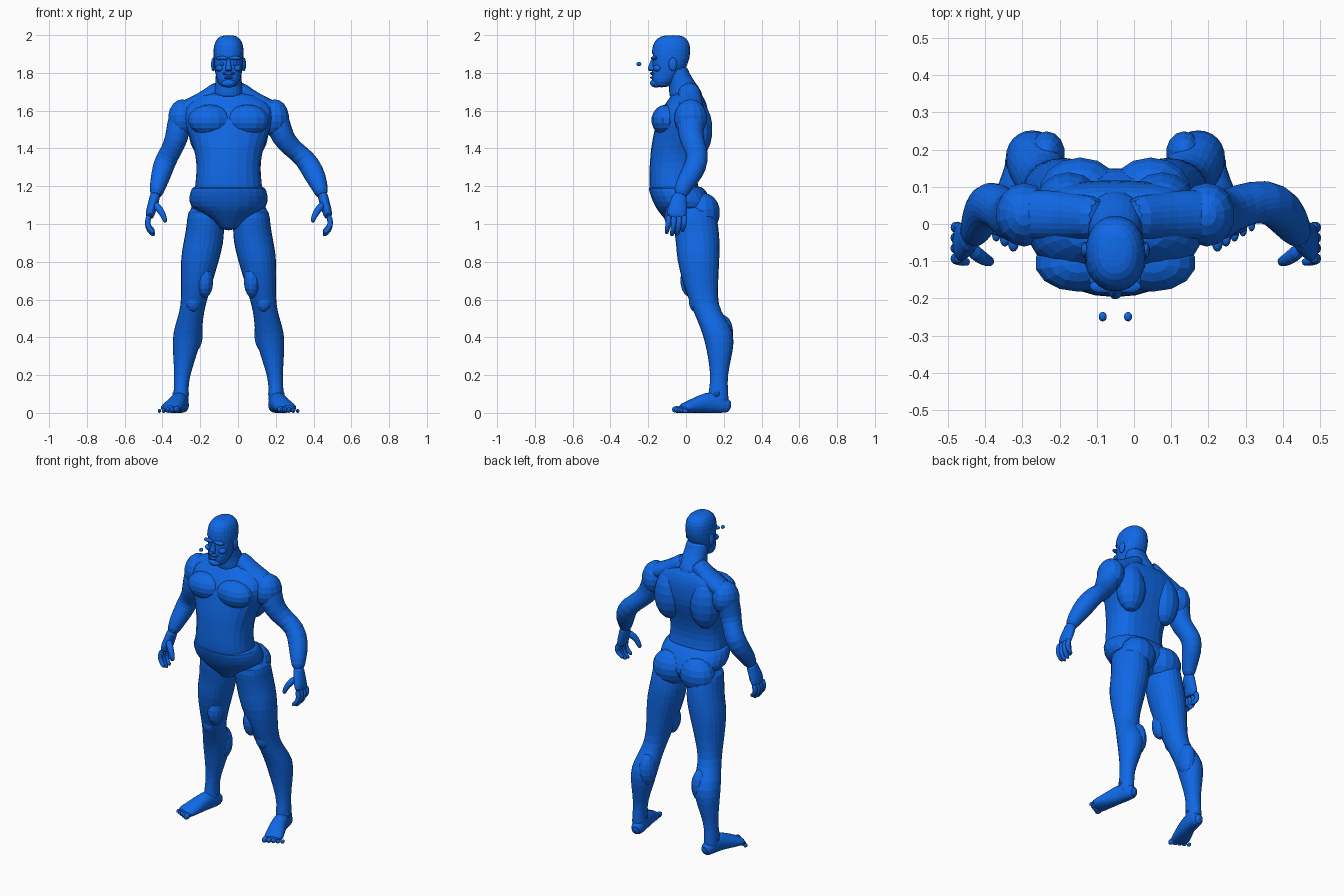
import bpy, bmesh
from math import sin, cos, pi, copysign
from mathutils import Vector

default_cube = bpy.data.objects.get("Cube")
if default_cube:
    bpy.data.objects.remove(default_cube)

CENTRE_X = -.05   # the body's plane of symmetry
SIDES = 12
GROW = 1.03       # makes up for the shrinkage of subdivision

blue = bpy.data.materials.new("blue")
blue.use_nodes = True
blue.diffuse_color = (.005, .14, .8, 1)
blue.node_tree.nodes["Principled BSDF"].inputs["Base Color"].default_value = blue.diffuse_color


def finish(name, bm, mirror=False, smooth=True):
    """Turn a bmesh into an object on the symmetry plane."""
    bmesh.ops.recalc_face_normals(bm, faces=bm.faces)
    mesh = bpy.data.meshes.new(name)
    bm.to_mesh(mesh)
    bm.free()
    mesh.materials.append(blue)
    obj = bpy.data.objects.new(name, mesh)
    obj.location.x = CENTRE_X
    bpy.context.collection.objects.link(obj)
    if mirror:
        obj.modifiers.new("Mirror", 'MIRROR').use_mirror_merge = False
    if smooth:
        obj.modifiers.new("Subdivision", 'SUBSURF').levels = 1
        obj.modifiers["Subdivision"].render_levels = 1
    return obj


def skin(bm, rings):
    """Bridge rings of points and close both ends."""
    rings = [[bm.verts.new(p) for p in ring] for ring in rings]
    for low, high in zip(rings, rings[1:]):
        for i in range(SIDES):
            j = (i + 1) % SIDES
            bm.faces.new((low[i], low[j], high[j], high[i]))
    bm.faces.new(rings[0])
    bm.faces.new(rings[-1])


def oval(power):
    """Unit superellipse; a smaller power is boxier."""
    for i in range(SIDES):
        a = 2 * pi * (i + .5) / SIDES
        c, s = cos(a), sin(a)
        yield copysign(abs(c) ** power, c), copysign(abs(s) ** power, s)


def stack(name, sections, mirror=False, power=.9, groove=0, grow=GROW, keep=None):
    """Level sections: height, half width, front y, back y, centre x."""
    bm = bmesh.new()
    rings = []
    for z, half, front, back, *x in sections:
        middle, depth = (front + back) / 2, (back - front) / 2 * grow
        ring = []
        for c, s in oval(power):
            dent = groove if s > .9 else 0
            ring.append(((x[0] if x else 0) + c * half * grow, middle + s * depth - dent, z))
        rings.append(ring)
    skin(bm, rings)
    if keep:
        unwanted = [f for f in bm.faces if not keep(f.calc_center_median())]
        bmesh.ops.delete(bm, geom=unwanted, context='FACES')
    return finish(name, bm, mirror)


def tube(name, sections, mirror=False, side=1, floor=None):
    """Sections square to a path: x, y, z, half width, half depth."""
    bm = bmesh.new()
    points = [Vector(s[:3]) for s in sections]
    rings = []
    for i, p in enumerate(points):
        along = (points[min(i + 1, len(points) - 1)] - points[max(i - 1, 0)]).normalized()
        across = Vector((1, 0, 0))
        across = (across - along * across.dot(along)).normalized()
        other = along.cross(across)
        wide, deep = sections[i][3:]
        ring = []
        for c, s in oval(.95):
            q = p + (across * c * wide + other * s * deep) * GROW
            if floor is not None:
                q.z = max(q.z, floor)
            ring.append((q.x * side, q.y, q.z))
        rings.append(ring)
    skin(bm, rings)
    return finish(name, bm, mirror)


def blob(name, centre, radii, mirror=True):
    """A faceted ellipsoid for a muscle or small feature."""
    bm = bmesh.new()
    bmesh.ops.create_uvsphere(bm, u_segments=14, v_segments=9, radius=1)
    for v in bm.verts:
        v.co = Vector(c + r * k for c, r, k in zip(centre, radii, v.co))
    return finish(name, bm, mirror, smooth=False)


# Torso with a spine groove
stack("torso", [
    (1.12, .18, -.18, .09), (1.18, .182, -.195, .085), (1.25, .172, -.197, .07),
    (1.33, .17, -.192, .08), (1.4, .185, -.187, .1), (1.48, .215, -.172, .13),
    (1.56, .245, -.155, .135), (1.62, .24, -.125, .13), (1.66, .19, -.09, .115),
    (1.7, .11, -.075, .09)], power=.85, groove=.015)
blob("chest_muscles", (.1, -.105, 1.55), (.118, .078, .082))
blob("back_muscles", (.125, .06, 1.5), (.09, .08, .15))
blob("shoulder_muscles", (.245, .025, 1.56), (.077, .087, .1))
tube("neck_muscles", [(.03, .015, 1.73, .05, .06), (.1, .02, 1.67, .05, .06),
                      (.19, .025, 1.62, .05, .07), (.27, .025, 1.59, .05, .065)], mirror=True)

# Briefs and buttocks
stack("briefs", [
    (.965, .035, -.06, .06), (1, .07, -.09, .12), (1.05, .14, -.135, .16),
    (1.09, .21, -.165, .165), (1.15, .212, -.19, .135), (1.195, .195, -.202, .1),
    (1.2, .18, -.19, .085)], groove=.01)
blob("buttocks", (.095, .09, 1.06), (.11, .09, .105))

# Neck and head
stack("neck", [(1.65, .085, -.09, .1), (1.7, .078, -.09, .085), (1.75, .07, -.09, .05),
               (1.8, .068, -.1, .015), (1.84, .065, -.1, .01)])
skull = [
    (1.722, .038, -.165, -.095), (1.75, .06, -.18, -.06), (1.79, .069, -.182, -.025),
    (1.85, .077, -.176, .01), (1.9, .079, -.178, .02), (1.95, .076, -.175, .02),
    (1.985, .058, -.15, 0), (2, .03, -.115, -.03)]
stack("head", skull)
stack("hair", skull, grow=GROW + .04, keep=lambda p: p.z > (1.92 if p.y < -.09 else 1.8))
blob("ears", (.081, -.07, 1.845), (.012, .022, .036))
blob("brows", (.034, -.168, 1.878), (.036, .018, .011))
blob("cheekbones", (.045, -.15, 1.825), (.025, .026, .018))
stack("nose", [(1.808, .018, -.197, -.16), (1.82, .019, -.206, -.16),
               (1.85, .011, -.192, -.16), (1.88, .01, -.184, -.16)])
blob("moustache", (0, -.175, 1.797), (.035, .016, .009), mirror=False)
blob("lower_lip", (0, -.176, 1.775), (.024, .015, .007), mirror=False)
blob("chin_beard", (0, -.158, 1.746), (.04, .032, .024), mirror=False)
blob("eyes", (.034, -.249, 1.847), (.011, .013, .011))

# Legs
stack("legs", [
    (1.1, .085, -.07, .14, .125), (1.03, .098, -.075, .165, .122),
    (.97, .102, -.065, .175, .124), (.9, .107, -.053, .18, .133),
    (.81, .104, -.05, .178, .152), (.68, .081, -.015, .17, .17),
    (.57, .065, .025, .168, .187), (.5, .068, .055, .21, .203),
    (.42, .079, .088, .258, .218), (.33, .068, .11, .25, .228),
    (.24, .049, .125, .228, .24), (.16, .037, .13, .218, .25),
    (.07, .042, .11, .228, .253), (.03, .04, .12, .22, .252)], mirror=True, power=.95)
blob("kneecaps", (.187, .05, .59), (.042, .035, .055))
blob("inner_thighs", (.125, .03, .7), (.045, .06, .09))
blob("inner_calves", (.185, .19, .42), (.05, .06, .1))
blob("ankle_bones", (.253, .165, .1), (.046, .025, .025))

# Feet and toes
tube("feet", [
    (.24, .24, .03, .028, .03), (.247, .2, .04, .04, .045), (.256, .14, .06, .043, .062),
    (.276, .07, .045, .05, .047), (.303, 0, .027, .058, .03),
    (.313, -.035, .02, .054, .022)], mirror=True, floor=0)
for i in range(5):
    size = .018 - .0018 * i
    blob(f"toe_{i + 1}", (.274 + .023 * i, -.048 + .011 * i, size), (size * .85, size * 1.5, size))


def hand(label, side, reach):
    """Palm, four curled fingers and a thumb."""
    def part(name, sections):
        tube(f"{label}_{name}", [(x + reach, *rest) for x, *rest in sections], side=side)
    part("palm", [(.385, -.03, 1.17, .03, .036), (.395, -.038, 1.12, .027, .043),
                  (.412, -.047, 1.07, .027, .054), (.42, -.052, 1.025, .02, .052)])
    for i in range(4):
        y = -.092 + .028 * i
        drop = (.012, 0, .004, .022)[i]
        part(f"finger_{i + 1}", [
            (.418, y, 1.05, .016, .015), (.432, y, 1.01, .015, .015),
            (.424, y - .006, .965 + drop, .014, .013), (.39, y - .012, .935 + drop, .011, .011)])
    part("thumb", [(.395, -.06, 1.11, .02, .022), (.362, -.09, 1.075, .019, .019),
                   (.342, -.1, 1.04, .015, .015), (.333, -.102, 1.005, .011, .011)])


# Arms, the left one held further out
arms = {
    "right": (-1, 0, [
        (.24, .03, 1.62, .06, .07), (.262, .025, 1.53, .065, .075),
        (.275, .015, 1.45, .061, .066), (.305, .04, 1.385, .055, .058),
        (.335, .06, 1.335, .058, .062), (.355, .035, 1.27, .055, .06),
        (.375, -.015, 1.2, .043, .046), (.388, -.035, 1.14, .032, .036)]),
    "left": (1, .11, [
        (.24, .03, 1.62, .06, .07), (.262, .025, 1.53, .065, .075),
        (.285, .025, 1.46, .063, .066), (.335, .05, 1.4, .05, .058),
        (.405, .066, 1.35, .056, .06), (.452, .035, 1.27, .06, .06),
        (.483, -.015, 1.2, .044, .046), (.498, -.035, 1.14, .032, .036)]),
}
for label, (side, reach, sections) in arms.items():
    tube(f"{label}_arm", sections, side=side)
    hand(label, side, reach)
